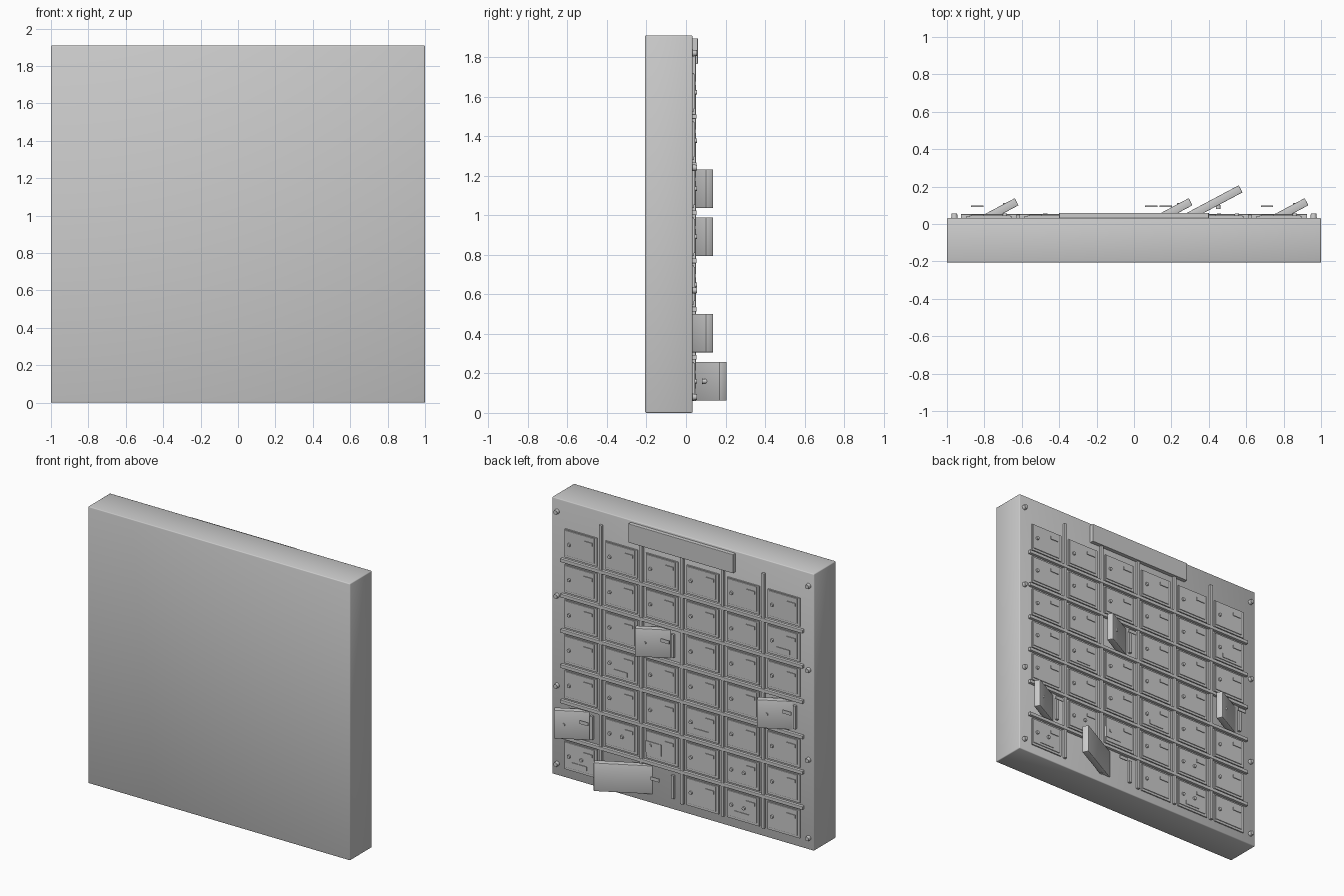
import bpy, bmesh, math
from mathutils import Matrix, Vector

cube = bpy.data.objects.get("Cube")
if cube:
    bpy.data.objects.remove(cube, do_unlink=True)

GREY = (0.6, 0.6, 0.6, 1)
metal = bpy.data.materials.new("grey_metal")
metal.use_nodes = True
metal.diffuse_color = GREY
metal.node_tree.nodes["Principled BSDF"].inputs["Base Color"].default_value = GREY

FACE = 0.033                                   # y of the wall the doors sit on
ROWS = [0.16 + 0.2435 * r for r in range(7)]
COLS = [-0.775 + 0.31 * c for c in range(6)]
DOOR_W, DOOR_H, SWING = 0.245, 0.195, math.radians(28)


def finish(name, bm):
    mesh = bpy.data.meshes.new(name)
    bm.to_mesh(mesh)
    bm.free()
    mesh.materials.append(metal)
    ob = bpy.data.objects.new(name, mesh)
    bpy.context.collection.objects.link(ob)
    return ob


def box(name, center, size, bevel=0.0, turn=0.0, smooth=False):
    bm = bmesh.new()
    bmesh.ops.create_cube(bm, size=1)
    bmesh.ops.scale(bm, vec=size, verts=bm.verts)
    if bevel:
        bmesh.ops.bevel(bm, geom=bm.edges[:], offset=bevel, segments=2,
                        profile=0.5, affect='EDGES')
    for f in bm.faces:
        f.smooth = smooth
    bm.transform(Matrix.Translation(center) @ Matrix.Rotation(turn, 4, 'Z'))
    return finish(name, bm)


def plate(name, x, z, w, h, top, bevel=0.0):
    """Plate standing on the wall, reaching out to y = top."""
    base = FACE - 0.005
    return box(name, (x, (base + top) / 2, z), (w, top - base, h), bevel)


def stud(name, x, z, radius, top, base=FACE - 0.005):
    bm = bmesh.new()
    bmesh.ops.create_cone(bm, cap_ends=True, segments=12, radius1=radius,
                          radius2=radius * 0.8, depth=top - base)
    for f in bm.faces:
        f.smooth = len(f.verts) == 4
    bm.transform(Matrix.Translation((x, (base + top) / 2, z))
                 @ Matrix.Rotation(-math.pi / 2, 4, 'X'))
    return finish(name, bm)


# Main cabinet and header plate
box("cabinet", (0, FACE - 0.12, 0.955), (2, 0.24, 1.91), 0.006, smooth=True)
plate("header_plate", 0, 1.83, 0.8, 0.13, 0.06, 0.003)

# Divider rails between the doors
for i in range(6):
    z = (ROWS[i] + ROWS[i + 1]) / 2
    plate("row_rail", 0, z, 1.85, 0.024, 0.053, 0.003)
for i in range(5):
    x = (COLS[i] + COLS[i + 1]) / 2
    top = 1.82 if abs(x) > 0.5 else 1.79
    plate("column_rail", x, (top + 0.06) / 2, 0.022, top - 0.06, 0.05, 0.003)

# Corner and edge bolts
for x in (-0.96, 0.96):
    for z in (0.08, 0.62, 1.24, 1.82):
        stud("bolt", x, z, 0.018, 0.055)

# Swung-out doors: (column, row)
ajar = {(0, 3), (3, 4), (5, 1)}
wide = {(3, 0), (4, 0)}
double_lock = {(4, 1), (1, 1), (1, 0), (5, 0)}
notice = {(4, 3), (0, 5), (1, 0), (2, 2), (5, 0)}

# Closed doors
for c, x in enumerate(COLS):
    for r, z in enumerate(ROWS):
        if (c, r) in ajar | wide:
            continue
        plate("door", x, z, DOOR_W, DOOR_H, 0.041)
        plate("door_panel", x + 0.006, z + 0.005, DOOR_W - 0.025, DOOR_H - 0.022,
              0.046, 0.003)
        plate("name_slot", x - 0.06, z + 0.047, 0.065, 0.022, 0.051)
        stud("knob", x + 0.085, z, 0.014, 0.056)
        if (c, r) in double_lock:
            stud("second_lock", x - 0.01, z, 0.014, 0.056)
        if (c, r) in notice:
            plate("notice", x + 0.005, z - 0.05, 0.11, 0.03, 0.05)
plate("paper_notice", COLS[3] + 0.06, ROWS[1] - 0.015, 0.12, 0.08, 0.05)


def open_door(name, tip, z, length, hinge_x, slot_x, knob_x):
    along = Vector((math.cos(SWING), math.sin(SWING), 0))
    center = Vector((tip[0], tip[1], z)) - along * length / 2
    box(name, center, (length, 0.043, DOOR_H), 0.003, SWING, True)
    box("open_name_slot", (slot_x, 0.095, z + 0.045), (0.065, 0.006, 0.024))
    stud("open_knob", knob_x, z, 0.013, 0.112, 0.08)
    plate("hinge_strip", hinge_x, z, 0.02, 0.16, 0.05)


for c, r in sorted(ajar):
    x = COLS[c]
    open_door("open_door", (x + 0.1475, 0.119), ROWS[r], DOOR_W,
              x - 0.085, x - 0.063, x + 0.085)
open_door("wide_open_door", (0.57, 0.188), ROWS[0], 0.45, 0.07, 0.17, 0.45)
